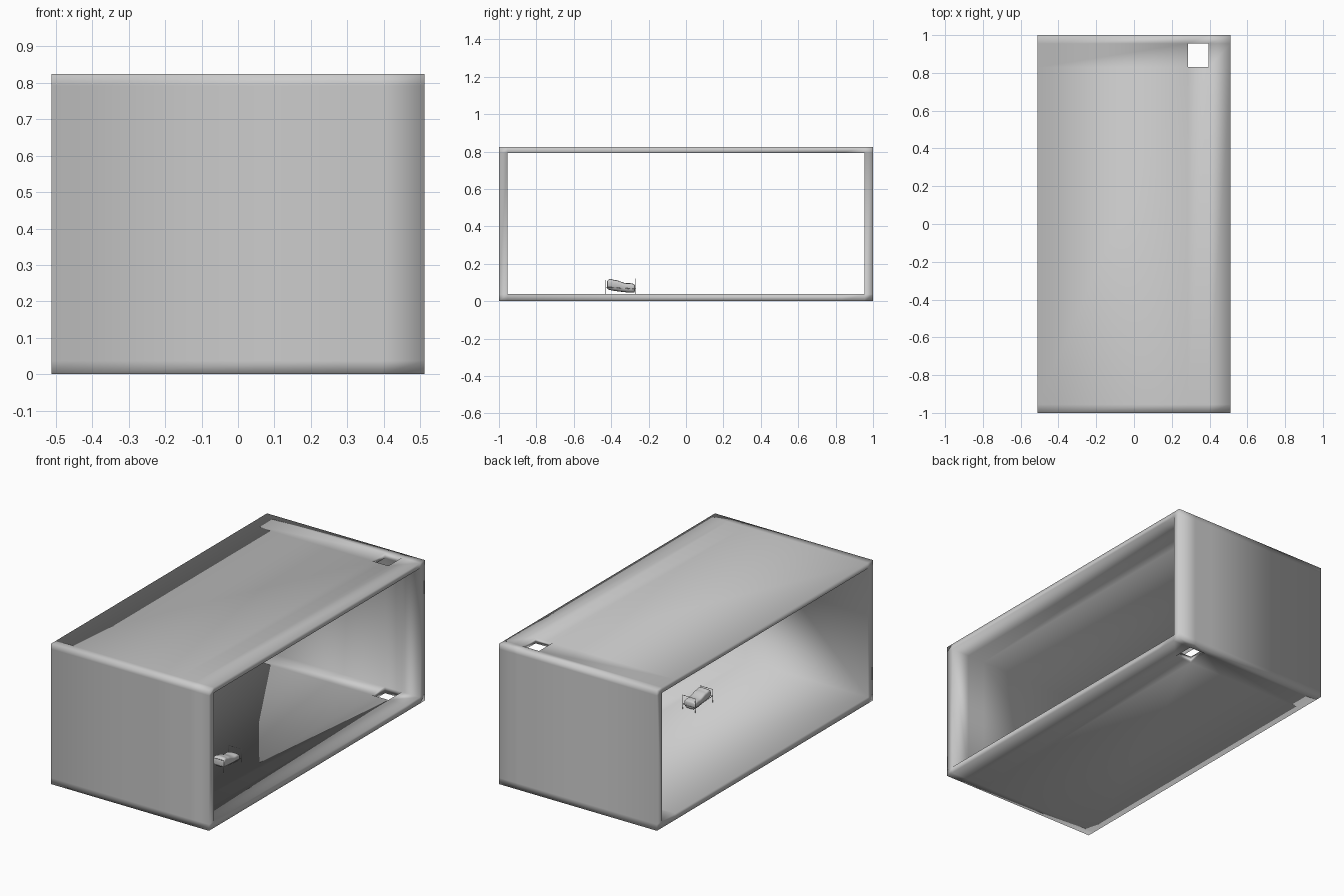
import bpy, bmesh, math
from mathutils import Vector

if "Cube" in bpy.data.objects:
    bpy.data.objects.remove(bpy.data.objects["Cube"])


def make_object(name, bm, smooth=True):
    bmesh.ops.remove_doubles(bm, verts=bm.verts, dist=1e-5)
    bmesh.ops.recalc_face_normals(bm, faces=bm.faces)
    for f in bm.faces:
        f.smooth = smooth
    mesh = bpy.data.meshes.new(name)
    bm.to_mesh(mesh)
    bm.free()
    ob = bpy.data.objects.new(name, mesh)
    bpy.context.collection.objects.link(ob)
    return ob


# Room shell: a cell grid whose solid cells make walls, floor and roof,
# open on both x ends, with a square hatch through floor and roof
X = [-0.512, 0.285, 0.395, 0.512]
Y = [-1.0, -0.955, 0.83, 0.955, 1.0]
Z = [0.0, 0.037, 0.792, 0.824]
grid = (X, Y, Z)


def solid(c):
    i, j, k = c
    if not (0 <= i < 3 and 0 <= j < 4 and 0 <= k < 3):
        return False
    if j in (0, 3):
        return True
    return k != 1 and not (i == 1 and j == 2)


bm = bmesh.new()
for c in [(i, j, k) for i in range(3) for j in range(4) for k in range(3)]:
    if not solid(c):
        continue
    for axis in range(3):
        for side in (0, 1):
            n = list(c)
            n[axis] += 1 if side else -1
            if solid(n):
                continue
            u, v = [a for a in range(3) if a != axis]
            corners = []
            for du, dv in ((0, 0), (1, 0), (1, 1), (0, 1)):
                p = list(c)
                p[axis] += side
                p[u] += du
                p[v] += dv
                corners.append(bm.verts.new([grid[a][p[a]] for a in range(3)]))
            bm.faces.new(corners)
make_object("room_shell", bm)

# Bed placement
BX, HALF = 0.168, 0.041
FOOT, HEAD, FLOOR = -0.430, -0.268, 0.037


def rod(bm, a, b, r=0.0014):
    a, b = Vector(a), Vector(b)
    d = b - a
    m = d.to_track_quat('Z', 'Y').to_matrix().to_4x4()
    m.translation = (a + b) / 2
    bmesh.ops.create_cone(bm, cap_ends=True, segments=8, radius1=r, radius2=r,
                          depth=d.length, matrix=m)


# Metal bed ends: two posts with cross bars
def bed_end(name, y, top, bars):
    bm = bmesh.new()
    for s in (-1, 1):
        rod(bm, (BX + s * HALF, y, FLOOR), (BX + s * HALF, y, top))
    for z in bars:
        rod(bm, (BX - HALF, y, z), (BX + HALF, y, z))
    make_object(name, bm)


bed_end("bed_foot_frame", FOOT, 0.114, (0.075, 0.112))
bed_end("bed_head_frame", HEAD, 0.121, (0.065, 0.119))

# Side rails
bm = bmesh.new()
for s in (-1, 1):
    rod(bm, (BX + s * HALF, FOOT, 0.075), (BX + s * HALF, HEAD, 0.065))
make_object("bed_side_rails", bm)

# Sagging mattress with rumpled bedding: (y, underside, top)
profile = [(-0.424, 0.066, 0.106), (-0.415, 0.062, 0.117), (-0.400, 0.058, 0.120),
           (-0.385, 0.055, 0.113), (-0.368, 0.053, 0.113), (-0.345, 0.050, 0.103),
           (-0.320, 0.047, 0.095), (-0.298, 0.045, 0.098), (-0.282, 0.045, 0.093),
           (-0.271, 0.048, 0.090)]
bm = bmesh.new()
rings = []
for y, lo, hi in profile:
    w = HALF - 0.002
    ring = [(-w * 0.9, lo), (0, lo), (w * 0.9, lo), (w, hi - 0.010),
            (w * 0.8, hi - 0.002), (0, hi), (-w * 0.8, hi - 0.002), (-w, hi - 0.010)]
    rings.append([bm.verts.new((BX + x, y, z)) for x, z in ring])
for a, b in zip(rings, rings[1:]):
    for i in range(8):
        j = (i + 1) % 8
        bm.faces.new((a[i], a[j], b[j], b[i]))
bm.faces.new(rings[0])
bm.faces.new(rings[-1])
mattress = make_object("mattress", bm)
mod = mattress.modifiers.new("soften", 'SUBSURF')
mod.levels = mod.render_levels = 2
